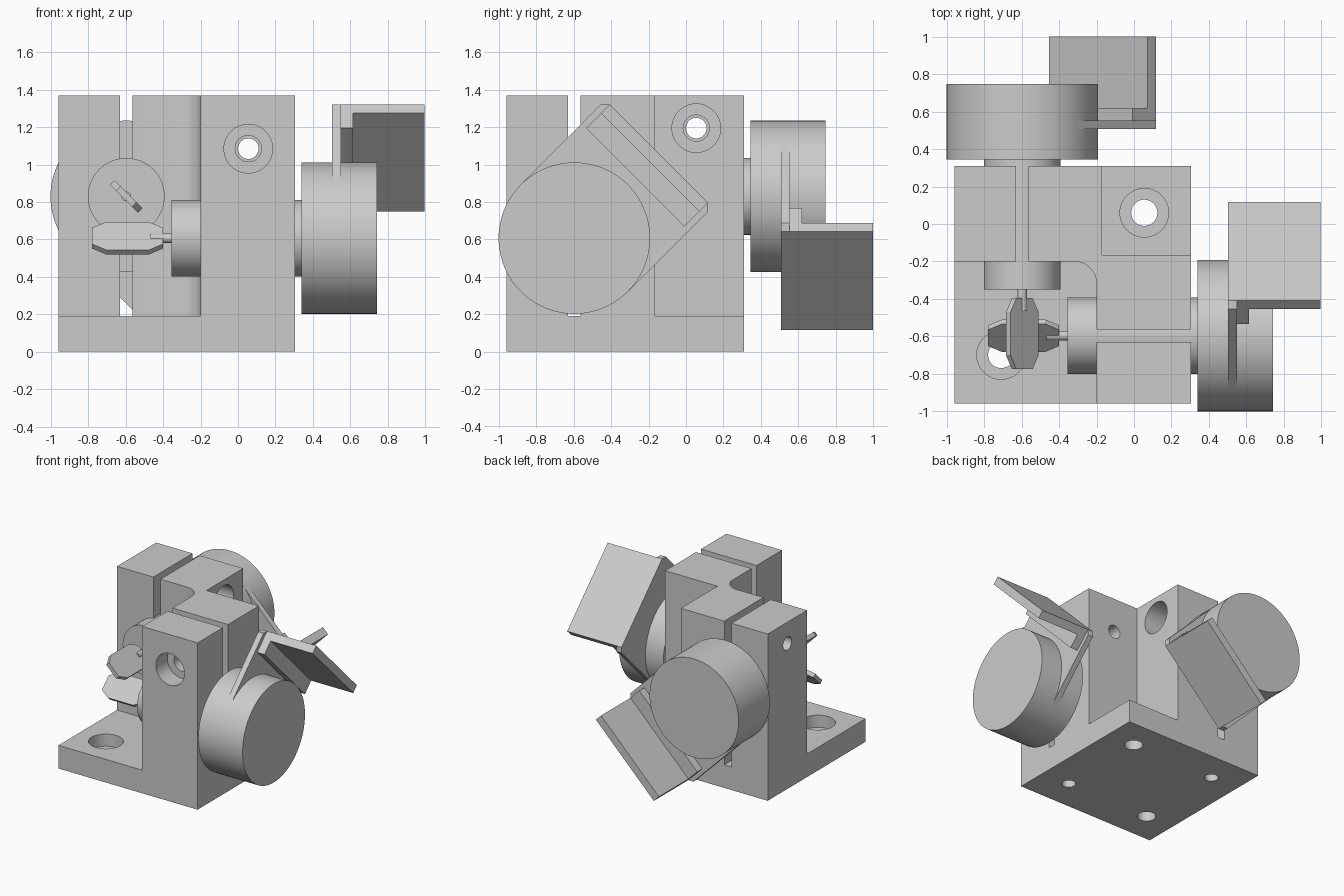
import bpy, bmesh
from math import sin, cos, pi, radians
from mathutils import Matrix, Vector

if "Cube" in bpy.data.objects:
    bpy.data.objects.remove(bpy.data.objects["Cube"])


def frame(origin, u, w):
    """Matrix whose local x is u, local z is w."""
    u, w = Vector(u).normalized(), Vector(w).normalized()
    m = Matrix((u, w.cross(u), w)).transposed().to_4x4()
    m.translation = origin
    return m


def prism(name, pts, a, b, m=Matrix()):
    """Extrude a counter-clockwise profile along local z from a to b."""
    bm = bmesh.new()
    face = bm.faces.new([bm.verts.new((x, y, a)) for x, y in pts])
    ext = bmesh.ops.extrude_face_region(bm, geom=[face])
    top = [v for v in ext['geom'] if isinstance(v, bmesh.types.BMVert)]
    bmesh.ops.translate(bm, verts=top, vec=(0, 0, b - a))
    bmesh.ops.recalc_face_normals(bm, faces=bm.faces)
    bm.transform(m)
    me = bpy.data.meshes.new(name)
    bm.to_mesh(me)
    bm.free()
    ob = bpy.data.objects.new(name, me)
    bpy.context.collection.objects.link(ob)
    return ob


def arc(r, cx=0, cy=0, a0=0, a1=360, n=64):
    return [(cx + r * cos(radians(a0 + (a1 - a0) * i / n)),
             cy + r * sin(radians(a0 + (a1 - a0) * i / n)))
            for i in range(n + (a1 - a0 < 360))]


def rect(x0, y0, x1, y1):
    return [(x0, y0), (x1, y0), (x1, y1), (x0, y1)]


def smooth(ob):
    bpy.ops.object.select_all(action='DESELECT')
    ob.select_set(True)
    bpy.context.view_layer.objects.active = ob
    bpy.ops.object.shade_smooth_by_angle(angle=radians(30))


def cut(target, cutter):
    cutter.hide_render = True
    mod = target.modifiers.new('cut', 'BOOLEAN')
    mod.operation, mod.solver, mod.object = 'DIFFERENCE', 'EXACT', cutter
    bpy.ops.object.select_all(action='DESELECT')
    target.select_set(True)
    bpy.context.view_layer.objects.active = target
    bpy.ops.object.modifier_apply(modifier=mod.name)
    bpy.data.objects.remove(cutter)


# Mount block: one solid, carved down to the base plate
FLOOR, TOP = 0.19, 1.37
S0, S1 = -0.63, -0.565          # clamp slit
block = prism('mount_block', rect(-0.96, -0.96, 0.305, 0.31), 0, TOP)

# Front pocket with rounded inner corner, plus both clamp slits
pocket = [(-1.1, -1.1), (-0.2, -1.1), (-0.2, S0), (0.4, S0), (0.4, S1), (-0.2, S1)]
pocket += arc(0.12, -0.32, -0.32, 0, 90, 16)
pocket += [(S1, -0.2), (S1, 0.4), (S0, 0.4), (S0, -0.2), (-1.1, -0.2)]
cut(block, prism('pocket_cutter', pocket, FLOOR, 1.6))

# Rear outer corner notch
cut(block, prism('notch_cutter', rect(-0.17, -0.165, 0.5, 0.5), FLOOR, 1.6))


def bore(steps, m):
    """Stepped hole: list of (radius, start, end) along local z."""
    for r, a, b in steps:
        cut(block, prism('bore_cutter', arc(r, n=48), a, b, m))


# Counterbored mounting holes and blind pin holes in the base
for x, y in ((0.055, 0.06), (-0.71, -0.7)):
    bore([(0.13, 0.09, 0.4), (0.07, -0.1, 0.15)], Matrix.Translation((x, y, 0)))
for x, y in ((0.055, -0.7), (-0.71, 0.06)):
    bore([(0.052, -0.1, 0.15)], Matrix.Translation((x, y, 0)))

# Clamp screw holes across the slits
bore([(0.13, -0.1, 0.15), (0.07, 0.1, 0.36), (0.055, 0.35, 1.0)],
     frame((0.055, -0.96, 1.085), (1, 0, 0), (0, 1, 0)))
bore([(0.13, -0.1, 0.2), (0.07, 0.15, 0.42), (0.055, 0.41, 1.0)],
     frame((-0.17, 0.055, 1.195), (0, 1, 0), (-1, 0, 0)))
smooth(block)


# Scanner motor: local z is the shaft axis, local x points to the connector
def scanner(tag, m):
    smooth(prism(tag + '_motor_body', arc(0.405, n=96), 0.34, 0.743, m))
    smooth(prism(tag + '_motor_neck', arc(0.205), -0.355, 0.35, m))
    smooth(prism(tag + '_shaft', arc(0.026, n=24), -0.468, -0.34, m))
    board = [(0, -0.405), (0.606, -0.405), (0.639, -0.372),
             (0.639, 0.372), (0.606, 0.405), (0, 0.405)]
    prism(tag + '_circuit_board', board, 0.503, 0.55, m)
    prism(tag + '_connector_block', rect(0.46, -0.372, 0.575, 0.372), 0.549, 0.615, m)
    prism(tag + '_connector_plate', rect(0.573, -0.372, 0.639, 0.372), 0.503, 0.997, m)
    # Elongated octagonal mirror, axis along its length
    h, c, d = 0.106, 0.075, 0.045
    a, b = -0.78, -0.4
    octagon = [(a + c, -h), (b - c, -h), (b, -h + d), (b, h - d),
               (b - c, h), (a + c, h), (a, h - d), (a, -h + d)]
    turn = Matrix(((0, 1, 0, 0), (0, 0, 1, 0), (1, 0, 0, 0), (0, 0, 0, 1)))
    prism(tag + '_mirror', octagon, -0.017, 0.017, m @ turn)


scanner('right', frame((0, -0.597, 0.607), (0, 1, 1), (1, 0, 0)))
scanner('back', frame((-0.597, 0.004, 0.83), (1, 0, -1), (0, 1, 0)))
